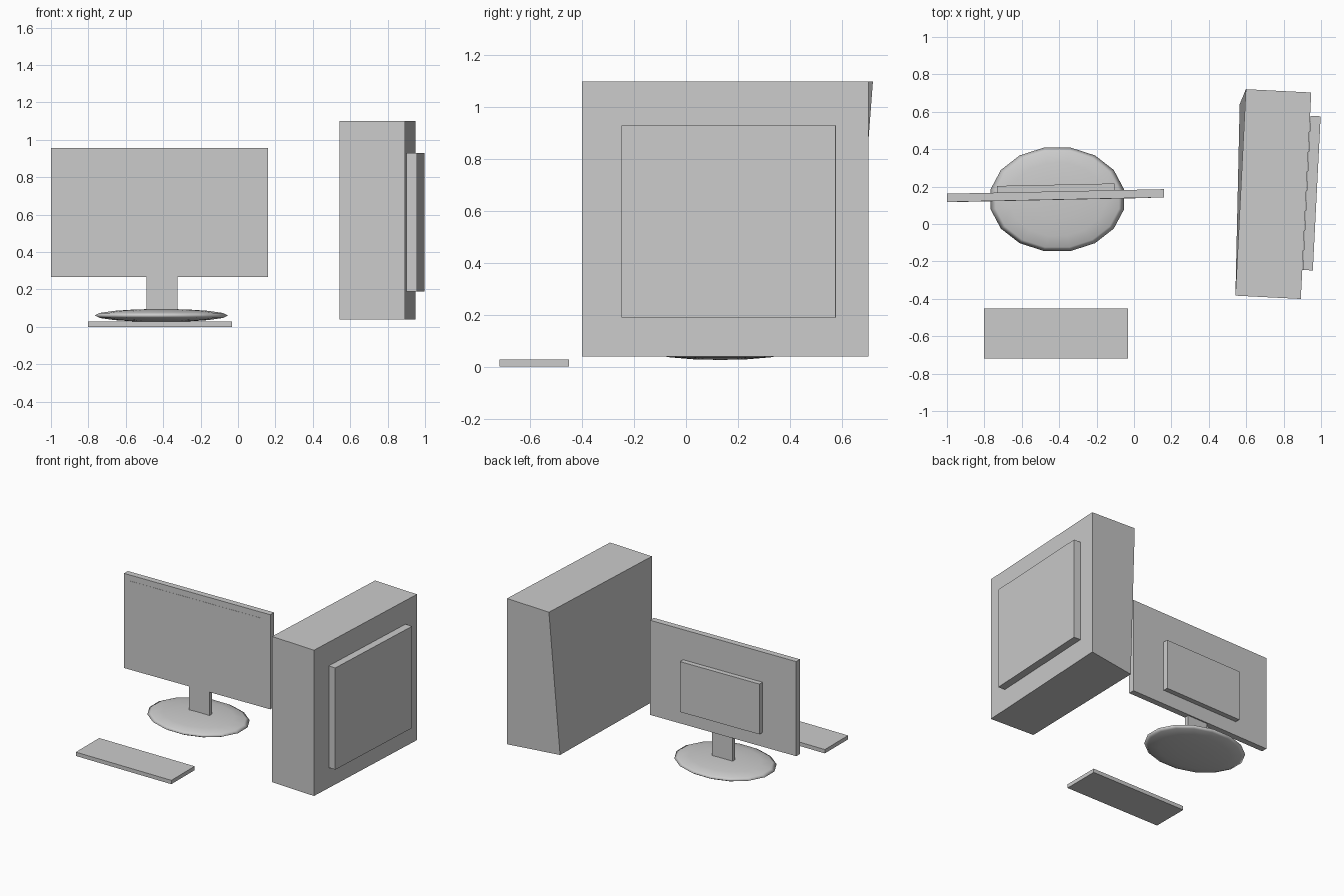
import bpy
import bmesh
from math import radians, pi
from mathutils import Matrix, Vector

cube = bpy.data.objects.get("Cube")
if cube:
    bpy.data.objects.remove(cube, do_unlink=True)

grey = bpy.data.materials.new("light_grey")
grey.use_nodes = True
colour = (0.6, 0.6, 0.6, 1)
grey.diffuse_color = colour
grey.node_tree.nodes["Principled BSDF"].inputs["Base Color"].default_value = colour


def add_object(name, bm):
    mesh = bpy.data.meshes.new(name)
    bm.to_mesh(mesh)
    bm.free()
    mesh.materials.append(grey)
    obj = bpy.data.objects.new(name, mesh)
    bpy.context.collection.objects.link(obj)
    return obj


def box(name, centre, size, turn=0):
    """Box of a given size, turned about the vertical by degrees."""
    bm = bmesh.new()
    bmesh.ops.create_cube(bm, size=1, matrix=Matrix.Diagonal((*size, 1)))
    obj = add_object(name, bm)
    obj.location = centre
    obj.rotation_euler.z = radians(turn)
    return obj


# Computer case, with its rear lower corner on the inner side pulled in
CASE_TURN = -2.9
case = box("computer_case", (0.745, 0.16, 0.57), (0.35, 1.105, 1.06), CASE_TURN)
for v in case.data.vertices:
    if v.co.x < 0 and v.co.y > 0 and v.co.z < 0:
        v.co += Vector((-0.029, -0.082, 0))
box("case_side_panel", (0.95, 0.165, 0.56), (0.054, 0.825, 0.74), CASE_TURN)

# Monitor
MONITOR_TURN = 1.2
box("monitor_body", (-0.42, 0.152, 0.611), (1.16, 0.044, 0.688), MONITOR_TURN)
box("monitor_screen", (-0.43, 0.131, 0.617), (1.04, 0.005, 0.59), MONITOR_TURN)
box("monitor_back_cover", (-0.418, 0.185, 0.553), (0.63, 0.05, 0.366), MONITOR_TURN)

# Stand
box("stand_neck", (-0.407, 0.15, 0.185), (0.165, 0.03, 0.23), MONITOR_TURN)
bm = bmesh.new()
bmesh.ops.create_uvsphere(bm, u_segments=16, v_segments=8, radius=1)
bmesh.ops.rotate(bm, verts=bm.verts, matrix=Matrix.Rotation(pi / 16, 3, "Z"))
bmesh.ops.scale(bm, verts=bm.verts, vec=(0.363, 0.282, 0.035))
for face in bm.faces:
    face.smooth = True
stand_base = add_object("stand_base", bm)
stand_base.location = (-0.41, 0.132, 0.061)

# Keyboard
box("keyboard", (-0.417, -0.585, 0.014), (0.768, 0.268, 0.028))
